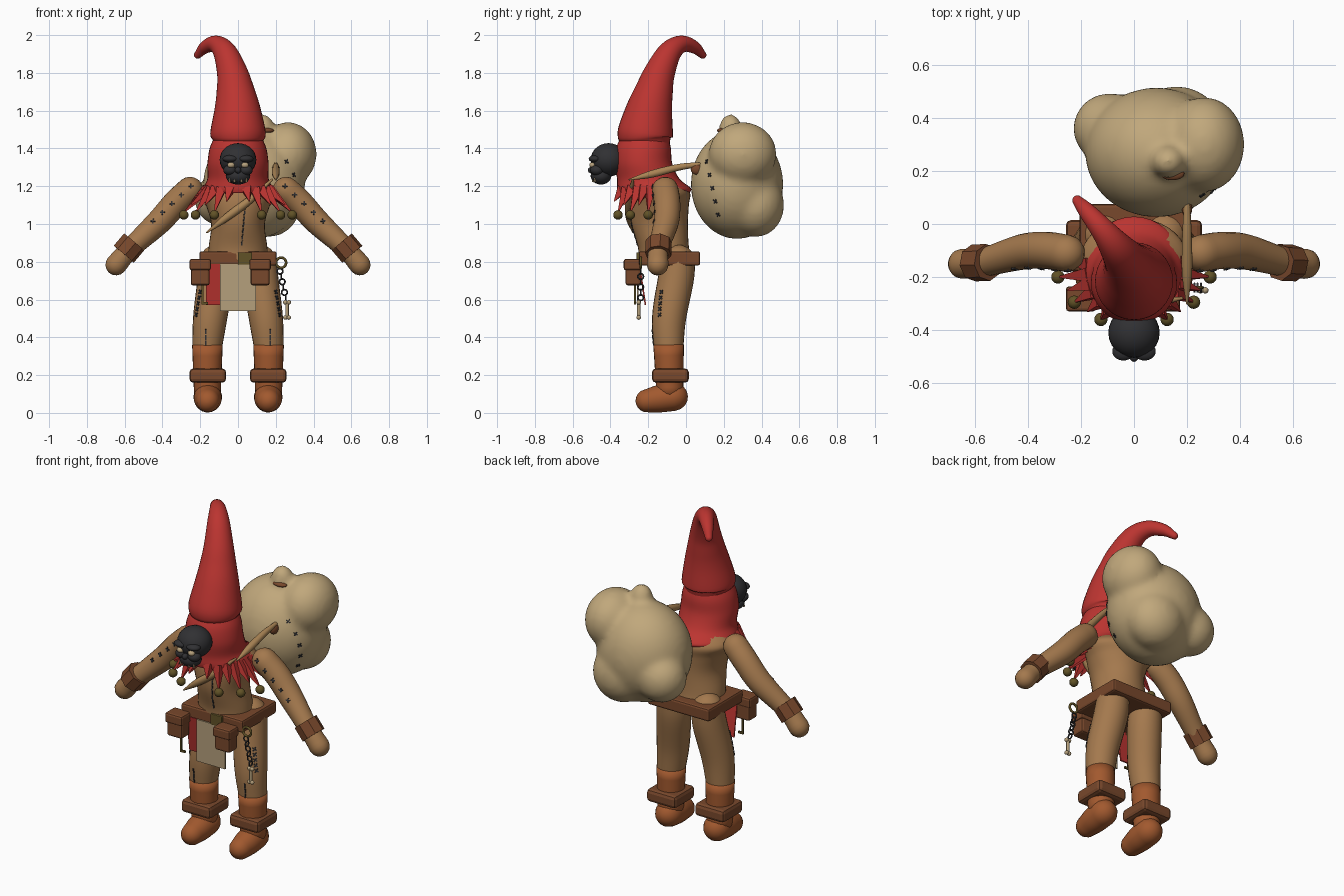
import bpy, bmesh, math
from mathutils import Vector, Matrix
from mathutils.bvhtree import BVHTree

if "Cube" in bpy.data.objects:
    bpy.data.objects.remove(bpy.data.objects["Cube"])


def material(name, *rgb):
    m = bpy.data.materials.new(name)
    m.use_nodes = True
    m.diffuse_color = (*rgb, 1)
    m.node_tree.nodes["Principled BSDF"].inputs["Base Color"].default_value = (*rgb, 1)
    return m


red = material("red cloth", .5, .035, .03)
skin = material("tan skin", .37, .19, .075)
sackcloth = material("sackcloth", .53, .39, .2)
leather = material("belt leather", .19, .065, .025)
boot = material("boot leather", .36, .1, .028)
black = material("black", .03, .03, .033)
brass = material("dull brass", .12, .085, .02)
bone = material("bone", .46, .35, .2)
wood = material("wood", .4, .23, .09)


def finish(name, bm, mat, smooth=True):
    bmesh.ops.recalc_face_normals(bm, faces=bm.faces)
    me = bpy.data.meshes.new(name)
    for f in bm.faces:
        f.smooth = smooth
    bm.to_mesh(me)
    bm.free()
    me.materials.append(mat)
    ob = bpy.data.objects.new(name, me)
    bpy.context.collection.objects.link(ob)
    return ob


def skin_rings(name, rings, mat, smooth=True):
    bm = bmesh.new()
    loops = [[bm.verts.new(p) for p in ring] for ring in rings]
    n = len(loops[0])
    for a, b in zip(loops, loops[1:]):
        for i in range(n):
            bm.faces.new((a[i], a[(i + 1) % n], b[(i + 1) % n], b[i]))
    bm.faces.new(loops[0])
    bm.faces.new(loops[-1])
    return finish(name, bm, mat, smooth)


def spline(pts, steps):
    """Smooth curve through points that carry a radius."""
    p = [Vector(q) for q in pts]
    p = [p[0] * 2 - p[1]] + p + [p[-1] * 2 - p[-2]]
    out = []
    for a, b, c, d in zip(p, p[1:], p[2:], p[3:]):
        for k in range(steps):
            t = k / steps
            out.append(b + (c - a) * (t / 2) + (a * 2 - b * 5 + c * 4 - d) * (t * t / 2)
                       + (b * 3 - a - c * 3 + d) * (t ** 3 / 2))
    return out + [p[-2]]


def tube(name, pts, mat, sides=24, steps=5, rounded=True, smooth=True):
    p = spline(pts, steps)
    if rounded:
        for end, other in ((0, 1), (-1, -2)):
            c, r = p[end].xyz, p[end].w
            out = (c - p[other].xyz).normalized()
            cap = [Vector((*(c + out * r * math.sin(a)), r * math.cos(a)))
                   for a in (.4, .8, 1.15, 1.45)]
            p = cap[::-1] + p if end == 0 else p + cap
    rings = []
    for i, q in enumerate(p):
        t = (p[min(i + 1, len(p) - 1)].xyz - p[max(i - 1, 0)].xyz).normalized()
        u = t.cross(Vector((1, 1, 0))).normalized()
        v = t.cross(u)
        turn = [math.tau * k / sides for k in range(sides)]
        rings.append([q.xyz + (u * math.cos(a) + v * math.sin(a)) * q.w for a in turn])
    return skin_rings(name, rings, mat, smooth)


def upright(name, rows, mat):
    """Stack of level ovals: centre y, z, half width, half depth."""
    turn = [math.tau * k / 36 for k in range(36)]
    return skin_rings(name, [[(q[2] * math.cos(a), q[0] + q[3] * math.sin(a), q[1]) for a in turn]
                             for q in spline(rows, 5)], mat)


def ball(name, centre, radii, mat):
    bm = bmesh.new()
    mtx = Matrix.Translation(centre) @ Matrix.Diagonal((*radii, 1))
    bmesh.ops.create_uvsphere(bm, u_segments=24, v_segments=14, radius=1, matrix=mtx)
    return finish(name, bm, mat)


def box(name, lo, hi, mat, bevel=.012, tilt=0):
    lo, hi = Vector(lo), Vector(hi)
    bm = bmesh.new()
    mtx = (Matrix.Translation((lo + hi) / 2) @ Matrix.Rotation(tilt, 4, "X")
           @ Matrix.Diagonal((*(hi - lo), 1)))
    bmesh.ops.create_cube(bm, size=1, matrix=mtx)
    ob = finish(name, bm, mat, False)
    if bevel:
        mod = ob.modifiers.new("soft edges", "BEVEL")
        mod.width, mod.segments = bevel, 2
    return ob


def ring(name, centre, radius, thick, mat, rotation):
    bpy.ops.mesh.primitive_torus_add(location=centre, rotation=rotation, major_radius=radius,
                                     minor_radius=thick, major_segments=16, minor_segments=6)
    ob = bpy.context.object
    ob.name = name
    ob.data.materials.append(mat)
    bpy.ops.object.shade_smooth()


def stitches(name, target, start, end, count, look, angles):
    """Row of thread marks laid on a surface along a projected line."""
    graph = bpy.context.evaluated_depsgraph_get()
    tree = BVHTree.FromObject(target, graph)
    start, end, look = Vector(start), Vector(end), Vector(look)
    bm = bmesh.new()
    for i in range(count):
        hit, n, *_ = tree.ray_cast(start.lerp(end, i / (count - 1)), look)
        if hit is None:
            continue
        u = (end - start).cross(n).cross(n).normalized()
        frame = Matrix((u, n.cross(u), n)).transposed().to_4x4()
        for a in angles:
            bmesh.ops.create_cube(bm, size=1, matrix=Matrix.Translation(hit) @ frame
                                  @ Matrix.Rotation(a, 4, "Z") @ Matrix.Diagonal((.026, .007, .009, 1)))
    finish(name, bm, black, False)


CROSS, DASH, BACK = (.8, -.8), (0,), (0, 1, 0)

# Body and hood
torso = upright("torso", [(-.11, .8, .16, .14), (-.12, .88, .155, .135), (-.14, 1, .142, .15),
                          (-.14, 1.1, .17, .155), (-.13, 1.17, .2, .15), (-.15, 1.24, .13, .11)], skin)
upright("hood", [(-.17, 1.165, .18, .19), (-.17, 1.19, .185, .195), (-.2, 1.24, .162, .165),
                 (-.225, 1.32, .162, .152), (-.225, 1.4, .15, .145), (-.22, 1.46, .125, .125)], red)
tube("pointed_hat", [(0, -.215, 1.44, .132), (0, -.215, 1.48, .147), (-.003, -.195, 1.6, .124),
                     (-.013, -.17, 1.7, .102), (-.03, -.14, 1.8, .082), (-.07, -.085, 1.91, .062),
                     (-.12, -.02, 1.953, .045), (-.175, .045, 1.935, .033),
                     (-.213, .088, 1.895, .02)], red, sides=32)
stitches("chest_seam", torso, (.04, -1, 1.12), (.02, -1, .9), 8, BACK, DASH)

# Dark face
ball("skull", (0, -.41, 1.34), (.097, .095, .088), black)
ball("jaw", (0, -.45, 1.255), (.065, .055, .046), black)
ball("nose", (0, -.5, 1.285), (.017, .02, .017), black)
for s in (-1, 1):
    ball("cheek", (s * .042, -.472, 1.285), (.036, .035, .028), black)
    ball("brow", (s * .04, -.48, 1.345), (.042, .035, .02), black)
    ball("eye", (s * .037, -.495, 1.312), (.02, .017, .015), bone)
    for x in (.018, .045):
        tube("tooth", [(s * x, -.496 + x / 3, 1.222, .008), (s * x, -.5 + x / 3, 1.25, .001)],
             bone, sides=8, steps=1, rounded=False)

# Jagged collar with bells
for s in (-1, 1):
    for x, y, z, bell in ((.287, -.2, 1.06, 1), (.225, -.295, 1.06, 1), (.125, -.36, 1.06, 1),
                          (.255, -.14, 1.1, 0), (.25, -.25, 1.1, 0), (.175, -.33, 1.1, 0),
                          (.06, -.38, 1.12, 0)):
        out = Vector((s * x, y + .17, 0)).normalized()
        root = Vector((out.x * .165, -.17 + out.y * .175, 1.185))
        tube("collar_point", [(*root, .036), (s * x, y, z, .003)], red,
             sides=4, steps=1, rounded=False, smooth=False)
        if bell:
            ball("bell", (s * x, y, z - .012), (.025, .025, .025), brass)

# Limbs
for s in (-1, 1):
    arm = tube("arm", [(s * .255, -.11, 1.18, .07), (s * .33, -.1, 1.11, .07),
                       (s * .42, -.105, 1.01, .067), (s * .57, -.145, .87, .054),
                       (s * .645, -.15, .785, .057)], skin)
    tube("wristband", [(s * .55, -.145, .905, .07), (s * .605, -.147, .84, .07)], leather,
         sides=8, steps=1, rounded=False, smooth=False)
    stitches("arm_stitches", arm, (s * .25, -1, 1.2), (s * .45, -1, 1.015), 5, BACK, CROSS)
    leg = tube("leg", [(s * .115, -.04, .8, .09), (s * .12, -.055, .7, .095),
                       (s * .148, -.09, .5, .09), (s * .165, -.092, .33, .077)], skin)
    stitches("thigh_stitches", leg, (s * .2, -1, .64), (s * .22, -1, .52), 5, BACK, CROSS)
    stitches("shin_seam", leg, (s * .17, -1, .43), (s * .17, -1, .37), 3, BACK, DASH)
    tube("boot_shaft", [(s * .162, -.085, .08, .07), (s * .162, -.092, .36, .081)], boot,
         rounded=False)
    tube("boot_foot", [(s * .16, -.065, .085, .075), (s * .16, -.14, .075, .073),
                       (s * .16, -.205, .064, .062)], boot)
    box("boot_cuff", (s * .16 - .097, -.18, .16), (s * .16 + .097, .015, .235), leather, .02)

# Belt and what hangs from it
box("belt", (-.205, -.25, .78), (.205, .075, .855), leather)
box("belt_buckle", (.0, -.262, .785), (.075, -.245, .85), brass, .004)
box("apron", (-.095, -.259, .54), (.095, -.251, .79), bone, 0)
box("red_rag", (-.17, -.235, .57), (-.085, -.227, .79), red, 0, .15)
for x in (-.2, .117):
    box("pouch", (x - .05, -.32, .675), (x + .05, -.24, .79), leather)
    box("pouch_flap", (x - .057, -.33, .755), (x + .057, -.235, .815), leather)
box("hook_stem", (-.192, -.275, .58), (-.182, -.265, .69), brass, 0)
box("hook_foot", (-.192, -.275, .575), (-.16, -.265, .587), brass, 0)
ring("key_ring", (.228, -.24, .795), .027, .007, brass, (math.pi / 2, 0, 0))
for i in range(6):
    ring("chain_link", (.222 + i * .006, -.24, .75 - i * .028), .015, .0045, black,
         (math.pi / 2, 0, i % 2 * math.pi / 2))
tube("bone_charm", [(.26, -.25, .51, .009), (.26, -.25, .58, .009)], bone, sides=10)
for z in (.505, .585):
    for s in (-1, 1):
        ball("bone_knob", (.26 + s * .009, -.25, z), (.012, .012, .012), bone)

# Carrying stick and chest spike
tube("carrying_stick", [(.2, -.3, 1.235, .004), (.2, -.18, 1.265, .02),
                        (.2, -.04, 1.3, .018), (.2, .07, 1.315, .012)], wood, sides=12)
tube("chest_spike", [(-.165, -.28, .955, .004), (-.06, -.3, 1.035, .02),
                     (.06, -.3, 1.125, .02), (.18, -.28, 1.235, .006)], wood, sides=12)

# Lumpy sack, fused from overlapping balls
bm = bmesh.new()
for centre, radii in (((.085, .27, 1.21), (.27, .245, .29)), ((.265, .3, 1.37), (.152, .18, .17)),
                      ((-.09, .36, 1.13), (.14, .135, .14)), ((.13, .235, 1.5), (.065, .062, .085)),
                      ((.16, .37, 1.1), (.17, .15, .17))):
    bmesh.ops.create_icosphere(bm, subdivisions=4, radius=1, matrix=Matrix.Translation(centre)
                               @ Matrix.Diagonal((*radii, 1)))
sack = finish("sack", bm, sackcloth)
fuse = sack.modifiers.new("fuse", "REMESH")
fuse.mode, fuse.voxel_size, fuse.use_smooth_shade = "VOXEL", .016, True
soften = sack.modifiers.new("soften", "SMOOTH")
soften.factor, soften.iterations = .5, 14
bpy.context.view_layer.update()
stitches("sack_stitches", sack, (1, .11, 1.33), (1, .17, 1.05), 5, (-1, 0, 0), CROSS)
ball("sack_tie", (.145, .19, 1.495), (.045, .025, .014), leather)
ball("sack_patch", (.2, .06, 1.29), (.02, .035, .03), leather)
